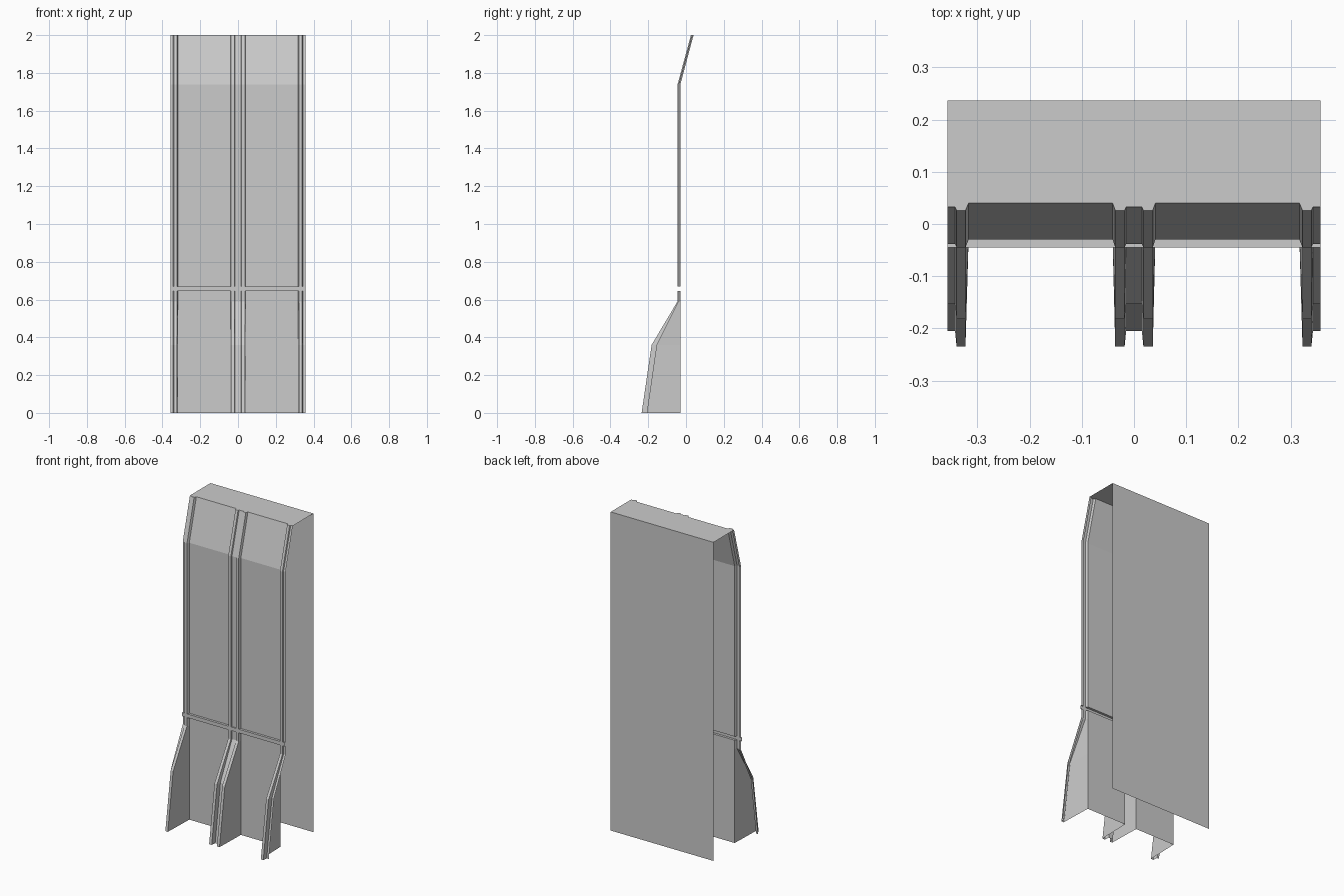
import bpy, bmesh

if "Cube" in bpy.data.objects:
    bpy.data.objects.remove(bpy.data.objects["Cube"])

W, BACK, H = 0.357, 0.237, 2.0

# Right half of the horizontal cross-section: (x, level)
# E = edge and centre strips, R = raised ribs, P = recessed panels
half = [(0.015, 'E'), (0.018, 'R'), (0.036, 'R'), (0.041, 'P'), (0.317, 'P'),
        (0.323, 'R'), (0.340, 'R'), (0.343, 'E'), (W, 'E')]
section = [(-x, l) for x, l in reversed(half)] + half


def row(z, p, e, r):
    return z, {'P': p, 'E': e, 'R': r}


def loft(name, rows):
    """Skin the wall cross-section through rows of (z, y per level)."""
    bm = bmesh.new()
    grid = [[bm.verts.new((x, ys[l], z)) for x, l in section] for z, ys in rows]
    for a, b in zip(grid, grid[1:]):
        for i in range(len(section) - 1):
            bm.faces.new((a[i], a[i + 1], b[i + 1], b[i]))
    bmesh.ops.remove_doubles(bm, verts=bm.verts, dist=1e-5)
    return finish(name, bm)


def polygon(name, points):
    bm = bmesh.new()
    bm.faces.new([bm.verts.new(p) for p in points])
    return finish(name, bm)


def finish(name, bm):
    mesh = bpy.data.meshes.new(name)
    bm.to_mesh(mesh)
    bm.free()
    ob = bpy.data.objects.new(name, mesh)
    bpy.context.collection.objects.link(ob)
    return ob


wall = (-0.030, -0.038, -0.045)
top = (0.040, 0.033, 0.026)
rail = (-0.045,) * 3

# Lower wall with buttress fins flaring forward
loft("lower_wall_fins", [row(0, -0.030, -0.205, -0.235), row(0.36, -0.030, -0.153, -0.182),
                         row(0.59, *wall), row(0.645, *wall)])
# Horizontal rail, flush with the ribs
loft("horizontal_rail", [row(0.645, *wall), row(0.645, *rail),
                         row(0.668, *rail), row(0.668, *wall)])
# Upper wall, leaning back near the top
loft("upper_wall", [row(0.668, *wall), row(1.738, *wall), row(H, *top)])

# Top cap follows the ribbed front edge
levels = dict(zip("PER", top))
polygon("top_cap", [(x, levels[l], H) for x, l in section] + [(W, BACK, H), (-W, BACK, H)])
# Flat back
polygon("back_panel", [(W, BACK, 0), (-W, BACK, 0), (-W, BACK, H), (W, BACK, H)])
